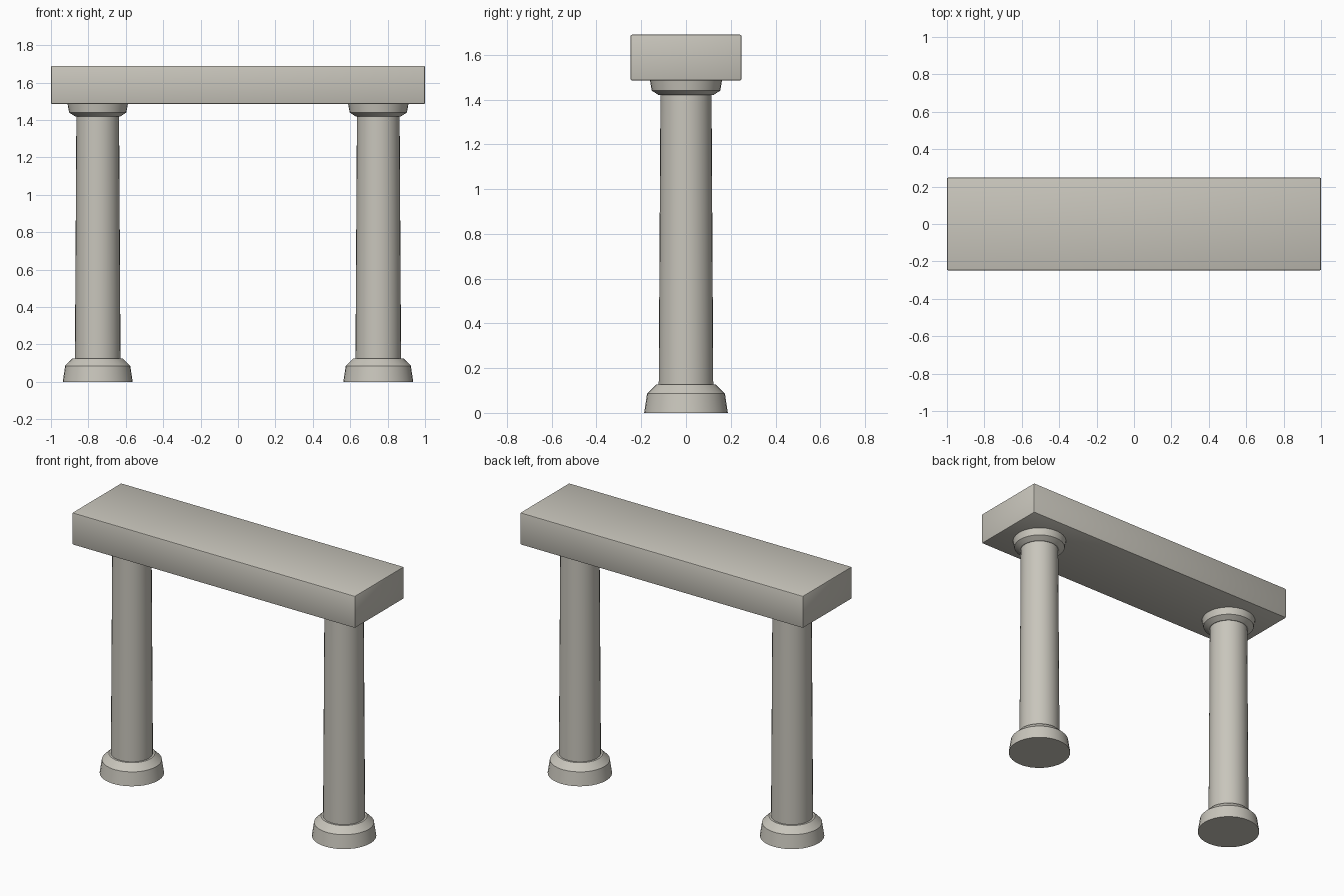
import bpy, bmesh, math
from mathutils import Matrix

cube = bpy.data.objects.get("Cube")
if cube:
    bpy.data.objects.remove(cube, do_unlink=True)

COLUMN_X = 0.75
SIDES = 32

stone = bpy.data.materials.new("warm_grey_stone")
stone.use_nodes = True
stone.diffuse_color = (0.58, 0.56, 0.50, 1)
bsdf = stone.node_tree.nodes["Principled BSDF"]
bsdf.inputs["Base Color"].default_value = stone.diffuse_color
bsdf.inputs["Roughness"].default_value = 0.9


def finish(name, bm, location):
    """Turn a bmesh into a smooth-shaded stone object with sharp edges kept."""
    bmesh.ops.recalc_face_normals(bm, faces=bm.faces)
    mesh = bpy.data.meshes.new(name)
    bm.to_mesh(mesh)
    bm.free()
    mesh.materials.append(stone)
    obj = bpy.data.objects.new(name, mesh)
    obj.location = location
    bpy.context.collection.objects.link(obj)
    bpy.ops.object.select_all(action='DESELECT')
    obj.select_set(True)
    bpy.context.view_layer.objects.active = obj
    bpy.ops.object.shade_smooth_by_angle(angle=math.radians(30))
    return obj


def turned(name, profile, x):
    """Round part from (radius, height) rings, capped at both ends."""
    bm = bmesh.new()
    rings = []
    for radius, z in profile:
        ring = bmesh.ops.create_circle(bm, segments=SIDES, radius=radius,
                                       matrix=Matrix.Translation((0, 0, z)))
        rings.append(ring["verts"])
    for low, high in zip(rings, rings[1:]):
        for i in range(SIDES):
            j = (i + 1) % SIDES
            bm.faces.new((low[i], low[j], high[j], high[i]))
    bm.faces.new(rings[0])
    bm.faces.new(rings[-1])
    return finish(name, bm, (x, 0, 0))


# Two columns: flared base, tapered shaft, flared capital
base = [(0.187, 0), (0.174, 0.086), (0.134, 0.126)]
shaft = [(0.122, 0.10), (0.114, 1.45)]
capital = [(0.122, 1.42), (0.153, 1.44), (0.162, 1.49)]
for side, x in (("left", COLUMN_X), ("right", -COLUMN_X)):
    turned(side + "_column_base", base, x)
    turned(side + "_column_shaft", shaft, x)
    turned(side + "_column_capital", capital, x)

# Lintel: slab with slightly softened edges
bm = bmesh.new()
bmesh.ops.create_cube(bm, size=1, matrix=Matrix.Diagonal((2, 0.496, 0.205, 1)))
bmesh.ops.bevel(bm, geom=bm.edges[:], offset=0.007, segments=2,
                profile=0.5, affect='EDGES')
finish("lintel", bm, (0, 0, 1.5875))
